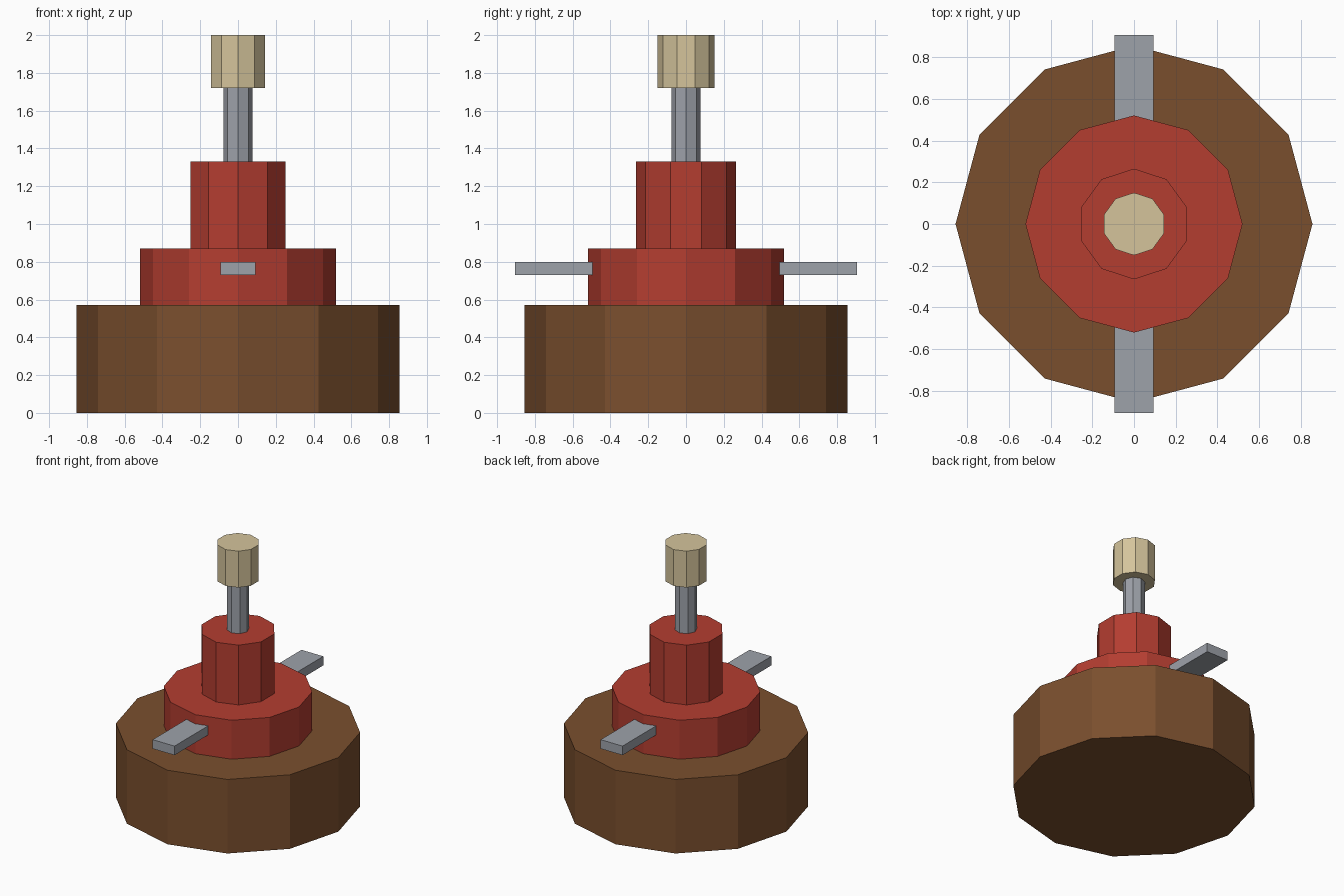
import bpy
from math import radians

cube = bpy.data.objects.get("Cube")
if cube:
    bpy.data.objects.remove(cube, do_unlink=True)


def material(name, rgb):
    mat = bpy.data.materials.new(name)
    mat.use_nodes = True
    colour = (*rgb, 1.0)
    mat.diffuse_color = colour
    mat.node_tree.nodes["Principled BSDF"].inputs["Base Color"].default_value = colour
    return mat


brown = material("wood brown", (0.195, 0.078, 0.027))
red = material("painted red", (0.455, 0.047, 0.030))
grey = material("steel grey", (0.34, 0.36, 0.40))
cream = material("pale cream", (0.66, 0.55, 0.33))


def prism(name, sides, radius, bottom, top, mat):
    """Upright prism with a corner on the y axis."""
    bpy.ops.mesh.primitive_cylinder_add(
        vertices=sides, radius=radius, depth=top - bottom,
        location=(0, 0, (bottom + top) / 2))
    obj = bpy.context.object
    obj.name = name
    obj.data.materials.append(mat)
    return obj


# Stacked body, from the ground up
prism("base", 12, 0.855, 0, 0.57, brown)
prism("flange", 12, 0.52, 0.57, 0.87, red)
prism("neck", 10, 0.265, 0.87, 1.33, red)
prism("rod", 8, 0.077, 1.33, 1.72, grey)
prism("knob", 10, 0.15, 1.72, 2.0, cream)

# Flat handles sticking out of the flange, front and back
for name, side in (("front_handle", -1), ("back_handle", 1)):
    bpy.ops.mesh.primitive_cube_add(size=1, location=(0, side * 0.69, 0.765))
    handle = bpy.context.object
    handle.name = name
    handle.dimensions = (0.186, 0.43, 0.07)
    handle.data.materials.append(grey)
    bpy.ops.object.transform_apply(location=False, rotation=False, scale=True)
